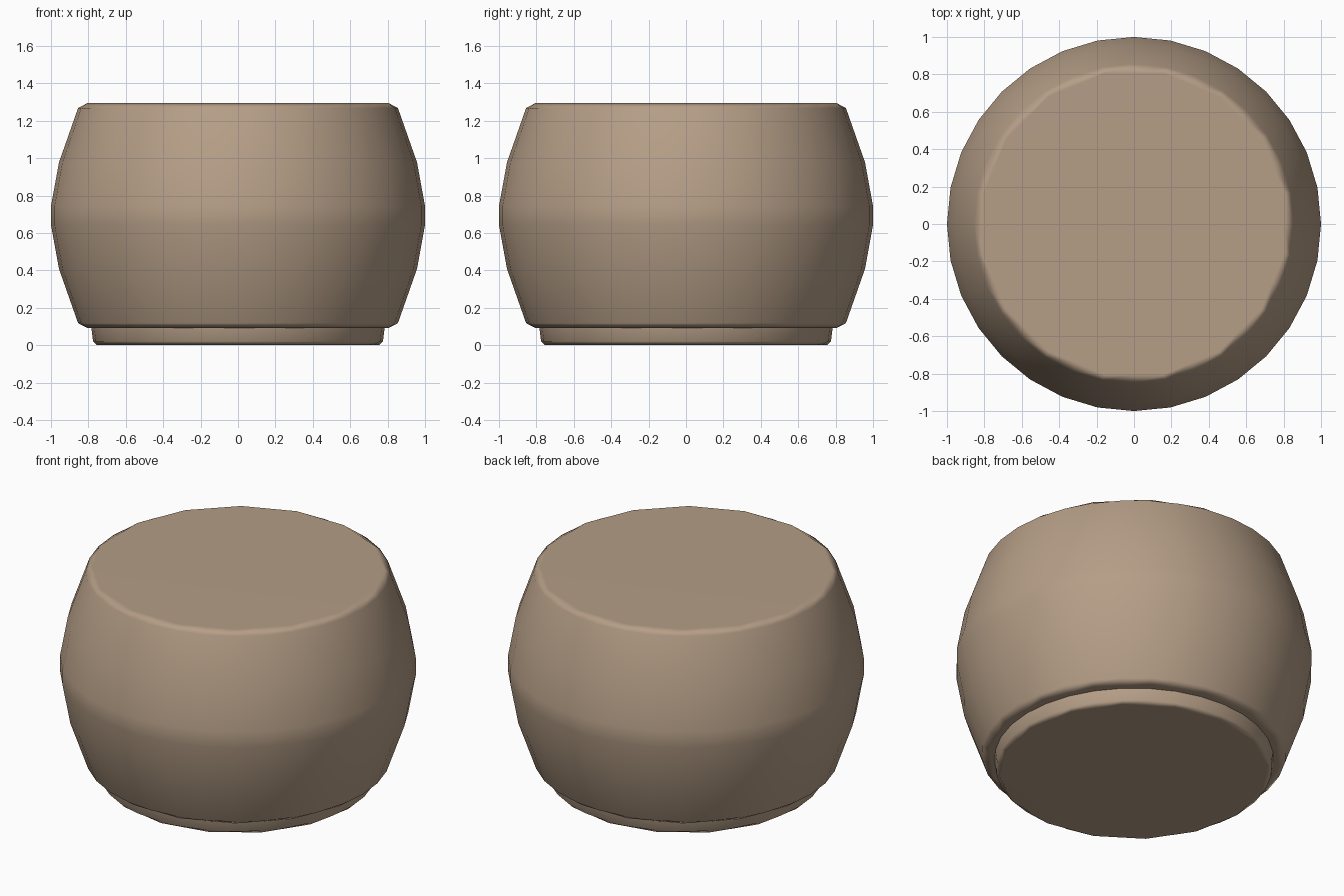
import bpy, bmesh, math

cube = bpy.data.objects.get("Cube")
if cube:
    bpy.data.objects.remove(cube, do_unlink=True)

clay = bpy.data.materials.new("warm_clay")
clay.use_nodes = True
colour = (0.46, 0.34, 0.24, 1)
clay.diffuse_color = colour
clay.node_tree.nodes["Principled BSDF"].inputs["Base Color"].default_value = colour

SIDES = 32


def lathe(name, profile, corner):
    """Stack rings (radius, height, faceted); faceted rings become 16-sided."""
    bm = bmesh.new()
    rings = []
    for radius, z, faceted in profile:
        ring = []
        for i in range(SIDES):
            a = math.tau * i / SIDES
            r = radius
            if faceted and i % 2 != corner:
                r *= math.cos(math.tau / SIDES)
            ring.append(bm.verts.new((r * math.cos(a), r * math.sin(a), z)))
        rings.append(ring)
    for low, high in zip(rings, rings[1:]):
        for i in range(SIDES):
            j = (i + 1) % SIDES
            bm.faces.new((low[i], low[j], high[j], high[i]))
    bm.faces.new(rings[0][::-1])
    bm.faces.new(rings[-1])
    mesh = bpy.data.meshes.new(name)
    bm.to_mesh(mesh)
    bm.free()
    mesh.materials.append(clay)
    obj = bpy.data.objects.new(name, mesh)
    bpy.context.collection.objects.link(obj)
    bpy.ops.object.select_all(action='DESELECT')
    obj.select_set(True)
    bpy.context.view_layer.objects.active = obj
    bpy.ops.object.shade_smooth_by_angle(angle=math.radians(50))
    # Keep the flat caps evenly shaded
    mod = obj.modifiers.new("flat_caps", 'WEIGHTED_NORMAL')
    mod.keep_sharp = True
    return obj


# Rounded body, mirrored about its middle height
MIDDLE = 0.693
upper = [(1.0, 0.05, False), (0.957, 0.285, False),
         (0.855, 0.575, False), (0.82, 0.602, True)]
body = [(r, MIDDLE - h, f) for r, h, f in reversed(upper)]
body += [(r, MIDDLE + h, f) for r, h, f in upper]
lathe("pot_body", body, 1)

# Short foot under the body
foot = [(0.755, 0.0, True), (0.775, 0.02, False), (0.785, 0.1, False)]
lathe("pot_foot", foot, 0)
